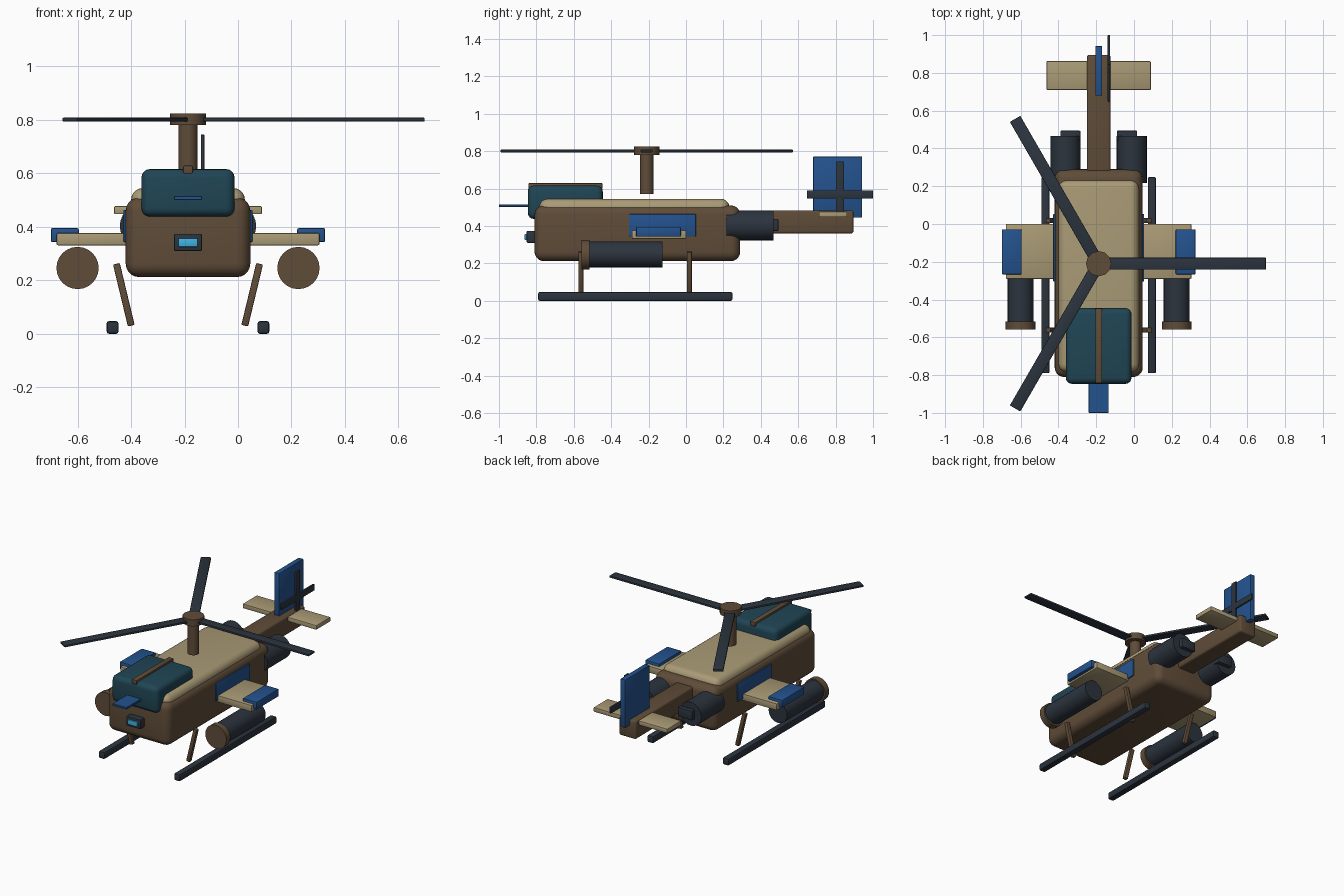
import bpy, bmesh, math
from mathutils import Matrix, Vector

if "Cube" in bpy.data.objects:
    bpy.data.objects.remove(bpy.data.objects["Cube"])

CX = -0.187          # centre line of the aircraft
HUB_Y = -0.21        # main rotor axis


def material(name, r, g, b):
    m = bpy.data.materials.new(name)
    m.diffuse_color = (r, g, b, 1)
    m.use_nodes = True
    m.node_tree.nodes["Principled BSDF"].inputs["Base Color"].default_value = m.diffuse_color
    return m


BROWN = material("brown", 0.115, 0.072, 0.04)
TAN = material("tan", 0.40, 0.325, 0.18)
DARK = material("dark", 0.025, 0.034, 0.048)
TEAL = material("teal", 0.014, 0.06, 0.09)
BLUE = material("blue", 0.017, 0.085, 0.27)
CYAN = material("cyan", 0.05, 0.45, 0.75)


def finish(bm, name, mat, matrix):
    me = bpy.data.meshes.new(name)
    bm.to_mesh(me)
    bm.free()
    me.materials.append(mat)
    ob = bpy.data.objects.new(name, me)
    ob.matrix_world = matrix
    bpy.context.collection.objects.link(ob)
    bpy.ops.object.select_all(action='DESELECT')
    bpy.context.view_layer.objects.active = ob
    ob.select_set(True)
    bpy.ops.object.shade_smooth_by_angle(angle=math.radians(35))
    return ob


def box(name, mat, x, y, z, bevel=0.004, segments=2, rot=None):
    """Bevelled box from (min, max) ranges; x is relative to the centre line."""
    lo, hi = Vector((x[0], y[0], z[0])), Vector((x[1], y[1], z[1]))
    bm = bmesh.new()
    bmesh.ops.create_cube(bm, size=1)
    bmesh.ops.scale(bm, vec=hi - lo, verts=bm.verts)
    if bevel:
        bmesh.ops.bevel(bm, geom=bm.edges[:], offset=bevel, segments=segments,
                        profile=0.5, affect='EDGES')
    mid = (lo + hi) / 2 + Vector((CX, 0, 0))
    return finish(bm, name, mat, Matrix.Translation(mid) @ (rot or Matrix()))


def cyl(name, mat, centre, radius, length, axis='Z', sides=24):
    bm = bmesh.new()
    bmesh.ops.create_cone(bm, cap_ends=True, segments=sides, radius1=radius,
                          radius2=radius, depth=length)
    rot = Matrix.Rotation(math.pi / 2, 4, 'X') if axis == 'Y' else Matrix()
    c = Vector(centre) + Vector((CX, 0, 0))
    return finish(bm, name, mat, Matrix.Translation(c) @ rot)


def span(side, a, b):
    """Mirror an x range to the given side."""
    return tuple(sorted((side * a, side * b)))


# Fuselage, deck and canopy
box("fuselage", BROWN, (-0.233, 0.233), (-0.81, 0.29), (0.212, 0.51), 0.05, 5)
box("upper_deck", TAN, (-0.213, 0.213), (-0.785, 0.232), (0.44, 0.545), 0.045, 5)
box("canopy", TEAL, (-0.174, 0.174), (-0.846, -0.445), (0.438, 0.616), 0.032, 4)
box("canopy_frame", BROWN, (-0.018, 0.018), (-0.842, -0.447), (0.598, 0.629))

# Nose plate and sensor
box("nose_plate", BLUE, (-0.053, 0.053), (-1.0, -0.78), (0.501, 0.515), 0.002, 1)
box("sensor_housing", DARK, (-0.053, 0.053), (-0.852, -0.79), (0.31, 0.374), 0.006)
box("sensor_lens", CYAN, (-0.036, 0.036), (-0.863, -0.84), (0.325, 0.357), 0.004)

# Tail
box("tail_boom", BROWN, (-0.063, 0.063), (0.2, 0.895), (0.36, 0.484), 0.012, 3)
box("tail_fin", BLUE, (-0.018, 0.018), (0.68, 0.942), (0.445, 0.771))
box("tail_stabiliser", TAN, (-0.276, 0.276), (0.71, 0.862), (0.447, 0.477))
box("tail_rotor_blade_1", DARK, (0.048, 0.061), (0.647, 1.0), (0.547, 0.59), 0.003)
box("tail_rotor_blade_2", DARK, (0.048, 0.061), (0.802, 0.846), (0.392, 0.745), 0.003)

# Main rotor
cyl("rotor_mast", BROWN, (0, HUB_Y, 0.685), 0.036, 0.23, sides=16)
cyl("rotor_hub", BROWN, (0, HUB_Y, 0.802), 0.067, 0.044, sides=12)
for i in range(3):
    blade = box(f"rotor_blade_{i + 1}", DARK, (0, 0.885), (-0.032, 0.032),
                (0.794, 0.808), 0.003)
    pivot = Matrix.Translation((CX, HUB_Y, 0)) @ Matrix.Rotation(i * math.tau / 3, 4, 'Z')
    blade.matrix_world = pivot @ Matrix.Translation((0.4425, 0, 0.801))

for s, tag in ((-1, "left"), (1, "right")):
    # Stub wing, tip and side panel
    box(f"{tag}_wing", TAN, span(s, 0.2, 0.491), (-0.29, 0.0), (0.331, 0.376))
    box(f"{tag}_wing_tip", BLUE, span(s, 0.408, 0.513), (-0.267, -0.028), (0.343, 0.395), 0.006)
    box(f"{tag}_side_panel", BLUE, span(s, 0.215, 0.241), (-0.305, 0.053), (0.343, 0.463))

    # Rocket pod
    cyl(f"{tag}_pod", DARK, (s * 0.413, -0.325, 0.248), 0.069, 0.40, 'Y')
    cyl(f"{tag}_pod_cap", BROWN, (s * 0.413, -0.538, 0.246), 0.079, 0.043, 'Y')

    # Engine and exhaust
    cyl(f"{tag}_engine", DARK, (s * 0.175, 0.342, 0.403), 0.08, 0.25, 'Y')
    box(f"{tag}_exhaust", DARK, span(s, 0.097, 0.203), (0.44, 0.494), (0.374, 0.438))

    # Landing gear
    box(f"{tag}_skid", DARK, span(s, 0.26, 0.304), (-0.79, 0.248), (0.0, 0.047), 0.008)
    for y, end in ((-0.562, "front"), (0.018, "rear")):
        box(f"{tag}_{end}_strut", BROWN, span(s, 0.227, 0.253), (y - 0.013, y + 0.013),
            (0.027, 0.265), 0.004, 2, Matrix.Rotation(s * math.radians(13.5), 4, 'Y'))
